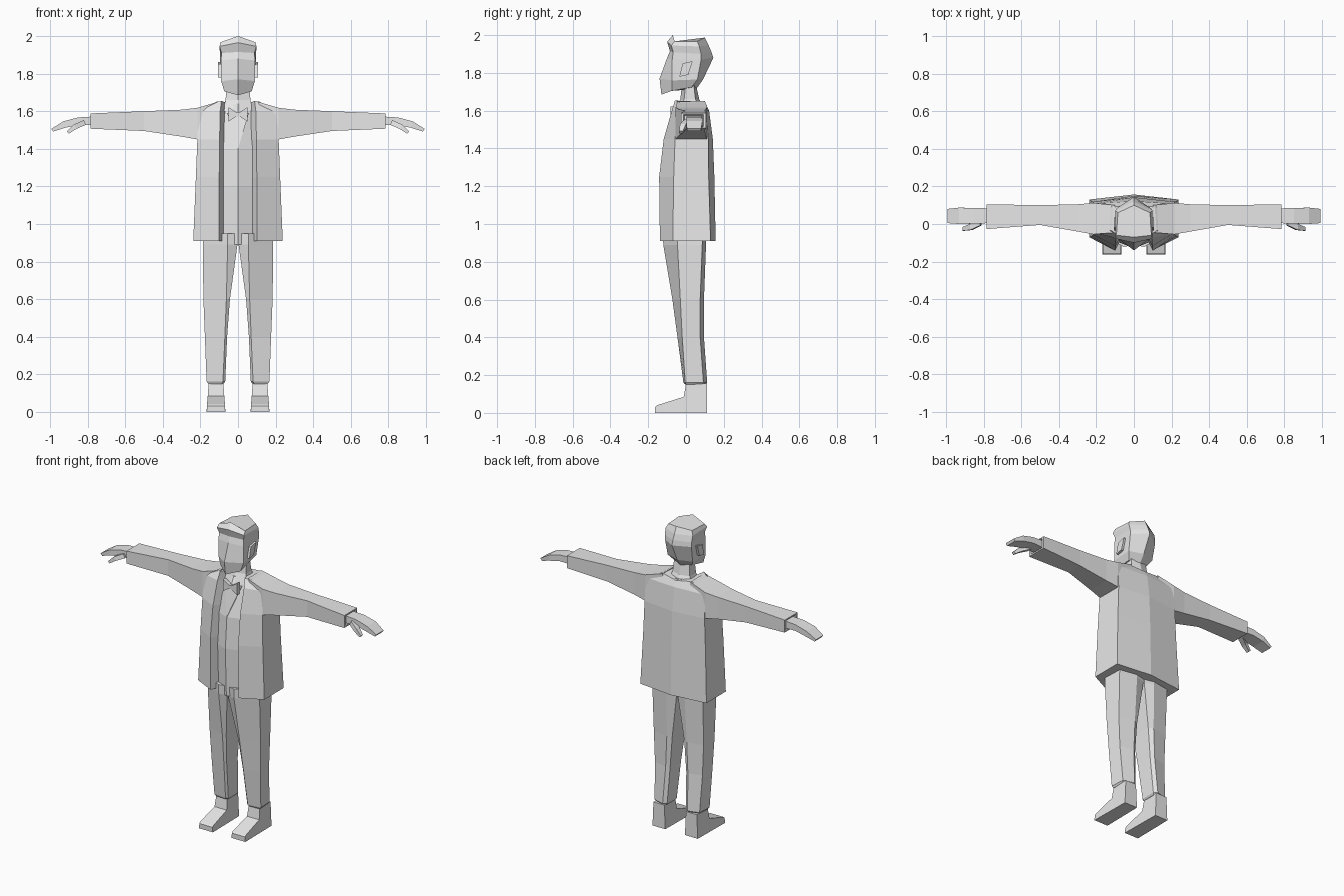
import bpy, bmesh

cloth = bpy.data.materials.new("pale_grey")
cloth.diffuse_color = (0.8, 0.8, 0.8, 1)


def sym(half):
    """Complete a half ring (front to back, x >= 0) with its mirror image."""
    return half + [(-x, y, z) for x, y, z in reversed(half) if x > 0]


def loft(name, rings, mirror=False):
    """Skin matching closed rings, cap both ends, optionally mirror in x."""
    bm = bmesh.new()
    vs = [[bm.verts.new(p) for p in r] for r in rings]
    n = len(rings[0])
    for a, b in zip(vs, vs[1:]):
        for i in range(n):
            j = (i + 1) % n
            bm.faces.new((a[i], a[j], b[j], b[i]))
    bm.faces.new(vs[0])
    bm.faces.new(vs[-1])
    bmesh.ops.recalc_face_normals(bm, faces=bm.faces)
    me = bpy.data.meshes.new(name)
    bm.to_mesh(me)
    bm.free()
    me.materials.append(cloth)
    ob = bpy.data.objects.new(name, me)
    bpy.context.collection.objects.link(ob)
    if mirror:
        ob.modifiers.new("mirror", 'MIRROR').use_mirror_merge = False
    return ob


def rect_x(x, y0, y1, z0, z1, lean=0.0):
    """Rectangular section across x; lean slants the underside outward."""
    return [(x, y0, z0), (x, y1, z0), (x + lean, y1, z1), (x + lean, y0, z1)]


# Head: pointed face ridge, jutting fringe, angular skull
loft("head", [sym(h) for h in (
    [(0, -.13, 1.685), (.072, -.075, 1.705), (.065, .03, 1.725), (0, .055, 1.715)],
    [(0, -.14, 1.77), (.09, -.073, 1.76), (.09, .06, 1.765), (0, .09, 1.765)],
    [(0, -.10, 1.88), (.09, -.073, 1.87), (.095, .08, 1.87), (0, .145, 1.88)],
    [(0, -.085, 1.915), (.088, -.068, 1.91), (.096, .08, 1.90), (0, .135, 1.91)],
    [(0, -.10, 1.965), (.098, -.078, 1.945), (.098, .07, 1.94), (0, .12, 1.945)],
    [(0, -.07, 2.0), (.093, -.06, 1.967), (.085, .06, 1.967), (0, .10, 1.987)])])

# Ears: tilted slabs
ear = [(-.035, 1.78), (-.018, 1.85), (.035, 1.862), (.012, 1.79)]
loft("ear", [[(x, y, z) for y, z in ear] for x in (.08, .106)], True)

# Neck
loft("neck", [sym(h) for h in (
    [(0, -.06, 1.60), (.08, -.03, 1.60), (.08, .07, 1.61), (0, .095, 1.62)],
    [(0, -.03, 1.66), (.066, -.01, 1.66), (.062, .05, 1.66), (0, .07, 1.66)],
    [(0, -.02, 1.75), (.06, 0, 1.75), (.055, .04, 1.75), (0, .05, 1.75)])])

# Shirt: ridged front, (z, front y, half width)
loft("shirt", [sym([(0, yf, z), (w, yf + .07, z), (w, .07, z), (0, .09, z)])
               for z, yf, w in ((.89, -.12, .17), (1.2, -.13, .17), (1.4, -.115, .17),
                                (1.6, -.065, .12), (1.64, -.045, .09))])

# Shirt collar opening: thin V plate
v = [(0, -.119, 1.40), (.058, -.046, 1.59), (0, -.074, 1.59), (-.058, -.046, 1.59)]
loft("collar_plate", [[(x, y + d, z) for x, y, z in v] for d in (0, .006)])

# Bow tie: two flared wedges meeting at the knot
loft("bow_tie", [[(x, y, 1.583 + s * h) for y, s in
                  ((-.082, -1), (-.055, -1), (-.055, 1), (-.082, 1))]
                 for x, h in ((-.05, .038), (-.01, .012), (.01, .012), (.05, .038))])

# Jacket: open front with turned-in lapel edges
# (z, lapel x, lapel y, half width, side front y, side back y, spine y)
jacket = [(.91, .102, -.138, .238, -.07, .13, .157),
          (1.25, .10, -.142, .224, -.065, .12, .15),
          (1.45, .098, -.118, .216, -.058, .118, .142),
          (1.60, .095, -.075, .215, -.045, .107, .122)]
rings = [sym([(lx - .03, ly + .06, z), (lx, ly, z), (w, sf, z), (w, sb, z), (0, b, z)])
         for z, lx, ly, w, sf, sb, b in jacket]
rings.append(sym([(.07, -.01, 1.648), (.088, -.058, 1.655), (.12, -.035, 1.648),
                  (.11, .09, 1.652), (0, .105, 1.637)]))
loft("jacket", rings)

# Sleeves, with a recessed cuff opening
loft("sleeve", [rect_x(.10, -.045, .10, 1.46, 1.652),
                rect_x(.216, -.055, .112, 1.45, 1.618),
                rect_x(.30, -.04, .105, 1.465, 1.608),
                rect_x(.50, -.005, .10, 1.495, 1.60),
                rect_x(.785, -.027, .105, 1.507, 1.588),
                rect_x(.785, -.012, .092, 1.517, 1.58),
                rect_x(.77, -.008, .088, 1.52, 1.575)], True)

# Hands: drooping flat mitten and a thumb
loft("hand", [rect_x(.765, .005, .083, 1.525, 1.572),
              rect_x(.85, .002, .085, 1.527, 1.567),
              rect_x(.92, .0, .087, 1.512, 1.546, .01),
              rect_x(.983, .005, .08, 1.492, 1.506, .01)], True)
loft("thumb", [rect_x(.81, -.008, .03, 1.527, 1.553, .01),
               rect_x(.86, -.032, .0, 1.506, 1.53, .012),
               rect_x(.90, -.036, -.016, 1.48, 1.492, .012)], True)

# Trouser legs: (z, inner x, ridge x, outer x, front y, outer front y, back y)
legs = [(.95, 0, .055, .185, -.122, -.045, .108),
        (.89, .003, .055, .187, -.12, -.045, .106),
        (.60, .043, .062, .184, -.072, -.03, .095),
        (.40, .058, .07, .176, -.045, -.02, .095),
        (.162, .068, .08, .167, -.014, -.004, .112),
        (.15, .076, .085, .158, -.004, .0, .104)]
loft("trouser_leg", [[(i, f + .012, z), (r, f, z), (o, of, z), (o - .005, b - .02, z),
                      (r + .01, b, z), (i, b - .015, z)]
                     for z, i, r, o, f, of, b in legs], True)

# Shoes: (y, sole half width, top half width, top z)
loft("shoe", [[(.117 - s, y, 0), (.117 + s, y, 0), (.117 + t, y, z), (.117 - t, y, z)]
              for y, s, t, z in ((.112, .046, .039, .155), (.0, .048, .039, .155),
                                 (-.012, .048, .044, .085), (-.155, .05, .048, .04),
                                 (-.163, .05, .047, .032))], True)
